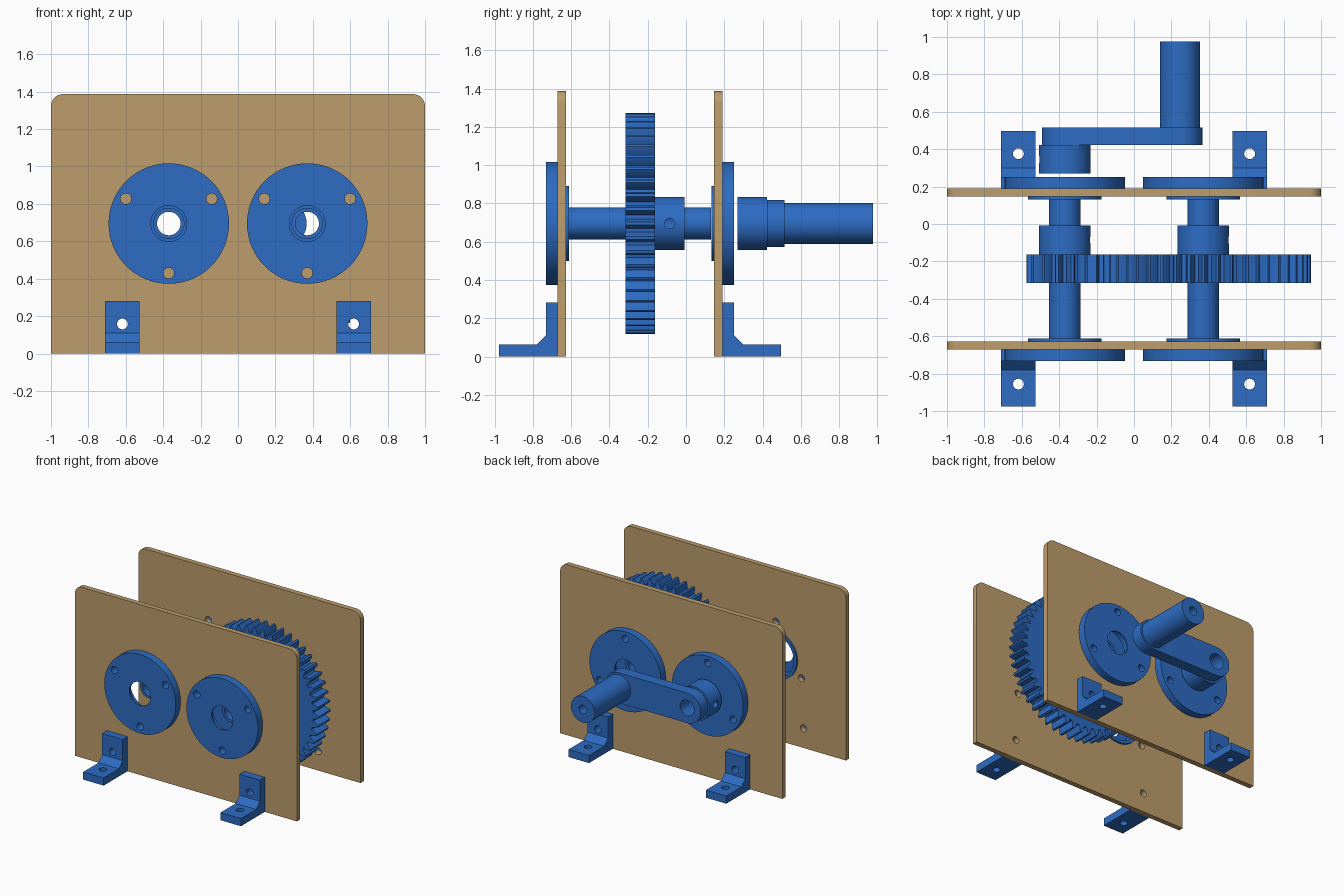
import bpy, bmesh
from math import sin, cos, pi, radians
from mathutils import Matrix

cube = bpy.data.objects.get("Cube")
if cube:
    bpy.data.objects.remove(cube, do_unlink=True)


def material(name, rgb):
    m = bpy.data.materials.new(name)
    m.use_nodes = True
    m.diffuse_color = (*rgb, 1)
    m.node_tree.nodes["Principled BSDF"].inputs["Base Color"].default_value = (*rgb, 1)
    return m


BLUE = material("blue plastic", (0.026, 0.15, 0.55))
TAN = material("tan board", (0.51, 0.34, 0.15))

# Shared layout
AXLE_X, AXLE_Z = 0.37, 0.695
BORE, COLLAR_R, SPACER_R = 0.063, 0.138, 0.084
BRACKET_X, BRACKET_HOLE_Z = 0.618, 0.158
FRONT, BACK = (-0.67, -0.628), (0.147, 0.19)


# ---- profiles -------------------------------------------------------------
def arc(cx, cz, r, start, end, n):
    return [(cx + r * cos(radians(start + (end - start) * i / n)),
             cz + r * sin(radians(start + (end - start) * i / n))) for i in range(n + 1)]


def circle(cx, cz, r, n=48):
    return arc(cx, cz, r, 0, 360, n)[:-1]


def screw_circle(cx, cz, first):
    """Three holes spread evenly about an axle."""
    pts = arc(cx, cz, 0.265, first, first + 360, 3)[:-1]
    return [circle(x, z, 0.029, 20) for x, z in pts]


def gear_profile(cx, cz, teeth, phase):
    m = 0.0231
    pitch = m * teeth / 2
    step = 2 * pi / teeth
    # half of one tooth: radius and half width as a share of the tooth step
    half = [(pitch - 1.2 * m, 0.36), (pitch - 0.5 * m, 0.3), (pitch, 0.24),
            (pitch + 0.5 * m, 0.18), (pitch + m, 0.1)]
    tooth = [(r, -w) for r, w in half] + [(r, w) for r, w in reversed(half)]
    return [(cx + r * cos(a), cz + r * sin(a))
            for k in range(teeth) for r, w in tooth
            for a in [(k + phase + w) * step]]


# ---- solids ---------------------------------------------------------------
def extrude(name, loops, start, end, mat, axis="Y"):
    """Fill the first loop, minus the others, and extrude along an axis."""
    cu = bpy.data.curves.new(name, "CURVE")
    cu.dimensions, cu.fill_mode = "2D", "BOTH"
    cu.extrude = (end - start) / 2
    for loop in loops:
        sp = cu.splines.new("POLY")
        sp.points.add(len(loop) - 1)
        for p, (u, v) in zip(sp.points, loop):
            p.co = (u, v, 0, 1)
        sp.use_cyclic_u = True
    tmp = bpy.data.objects.new(name, cu)
    bpy.context.collection.objects.link(tmp)
    dg = bpy.context.evaluated_depsgraph_get()
    me = bpy.data.meshes.new_from_object(tmp.evaluated_get(dg))
    bpy.data.objects.remove(tmp, do_unlink=True)
    bpy.data.curves.remove(cu)
    mid = (start + end) / 2
    if axis == "Y":      # profile is (x, z)
        mat4 = Matrix.Translation((0, mid, 0)) @ Matrix.Rotation(pi / 2, 4, "X")
    else:                # profile is (y, z)
        mat4 = Matrix.Translation((mid, 0, 0)) @ Matrix(
            ((0, 0, 1, 0), (1, 0, 0, 0), (0, 1, 0, 0), (0, 0, 0, 1)))
    me.transform(mat4)
    bm = bmesh.new()
    bm.from_mesh(me)
    bmesh.ops.remove_doubles(bm, verts=bm.verts, dist=1e-5)
    bmesh.ops.recalc_face_normals(bm, faces=bm.faces)
    bm.to_mesh(me)
    bm.free()
    me.materials.clear()
    me.materials.append(mat)
    ob = bpy.data.objects.new(name, me)
    bpy.context.collection.objects.link(ob)
    return ob


def drill(ob, center, r, depth, axis):
    """Cut a round hole along the given axis."""
    me = bpy.data.meshes.new("drill")
    bm = bmesh.new()
    bmesh.ops.create_cone(bm, cap_ends=True, segments=24, radius1=r, radius2=r, depth=depth)
    turn = {"X": Matrix.Rotation(pi / 2, 4, "Y"), "Y": Matrix.Rotation(pi / 2, 4, "X"),
            "Z": Matrix.Identity(4)}[axis]
    bmesh.ops.transform(bm, matrix=Matrix.Translation(center) @ turn, verts=bm.verts)
    bm.to_mesh(me)
    bm.free()
    cutter = bpy.data.objects.new("drill", me)
    cutter.hide_render = True
    bpy.context.collection.objects.link(cutter)
    mod = ob.modifiers.new("hole", "BOOLEAN")
    mod.operation, mod.solver, mod.object = "DIFFERENCE", "EXACT", cutter
    dg = bpy.context.evaluated_depsgraph_get()
    cut = bpy.data.meshes.new_from_object(ob.evaluated_get(dg))
    ob.modifiers.clear()
    ob.data = cut
    bpy.data.objects.remove(cutter, do_unlink=True)


parts = []

# Side boards with rounded top corners, bearing and screw holes
outline = [(-1, 0), (1, 0)] + arc(0.935, 1.322, 0.065, 0, 90, 8) + arc(-0.935, 1.322, 0.065, 90, 180, 8)
for label, (y0, y1) in (("front", FRONT), ("back", BACK)):
    holes = []
    for s in (-1, 1):
        holes.append(circle(s * AXLE_X, AXLE_Z, 0.197))
        holes += screw_circle(s * AXLE_X, AXLE_Z, 90)
        holes.append(circle(s * BRACKET_X, BRACKET_HOLE_Z, 0.029, 20))
    parts.append(extrude(label + "_board", [outline] + holes, y0, y1, TAN))

# Bearing holders: thin lip, flange and boss reaching through the board
for label, face, out, first in (("front", FRONT[0], -1, -90), ("back", BACK[1], 1, 90)):
    for side, s in (("right", -1), ("left", 1)):
        cx = s * AXLE_X
        screws = screw_circle(cx, AXLE_Z, first)
        for piece, r, hole, a, b in (("lip", 0.322, 0.096, 0.047, 0.062),
                                     ("flange", 0.322, 0.171, 0, 0.047),
                                     ("boss", 0.197, 0.171, -0.058, 0)):
            y0, y1 = sorted((face + out * a, face + out * b))
            loops = [circle(cx, AXLE_Z, r, 64), circle(cx, AXLE_Z, hole)]
            if piece != "boss":
                loops += screws
            parts.append(extrude(f"{label}_{side}_bearing_{piece}", loops, y0, y1, BLUE))

# Gears with spacers and set screw collars
for label, s, teeth, phase in (("small", -1, 16, 0.5), ("large", 1, 48, 0)):
    cx = s * AXLE_X
    bore = circle(cx, AXLE_Z, BORE)
    parts.append(extrude(label + "_gear", [gear_profile(cx, AXLE_Z, teeth, phase), bore],
                         -0.316, -0.163, BLUE))
    collar = extrude(label + "_gear_collar", [circle(cx, AXLE_Z, COLLAR_R), bore],
                     -0.163, -0.008, BLUE)
    drill(collar, (cx + 0.11, -0.085, AXLE_Z), 0.027, 0.16, "X")
    parts.append(collar)
    for end, y0, y1 in (("front", -0.612, -0.316), ("back", -0.008, 0.13)):
        parts.append(extrude(f"{label}_gear_{end}_spacer",
                             [circle(cx, AXLE_Z, SPACER_R), bore], y0, y1, BLUE))

# Crank: hub, arm and handle
HANDLE_X = 0.245
bore = circle(-AXLE_X, AXLE_Z, BORE)
pin = circle(HANDLE_X, AXLE_Z, 0.035, 24)
hub = extrude("crank_hub", [circle(-AXLE_X, AXLE_Z, COLLAR_R), bore], 0.27, 0.422, BLUE)
drill(hub, (-AXLE_X - 0.11, 0.345, AXLE_Z), 0.027, 0.16, "X")
arm = arc(HANDLE_X, AXLE_Z, 0.122, -90, 90, 24) + arc(-AXLE_X, AXLE_Z, 0.122, 90, 270, 24)
parts += [hub,
          extrude("crank_arm", [arm, bore, pin], 0.422, 0.515, BLUE),
          extrude("crank_handle", [circle(HANDLE_X, AXLE_Z, 0.107), pin], 0.515, 0.976, BLUE)]

# Corner brackets with braced inner corner
angle = [(0, 0), (0.306, 0), (0.306, 0.062), (0.11, 0.062), (0.062, 0.11), (0.062, 0.282), (0, 0.282)]
for label, face, out in (("front", FRONT[0], -1), ("back", BACK[1], 1)):
    for side, s in (("right", -1), ("left", 1)):
        cx = s * BRACKET_X
        ob = extrude(f"{label}_{side}_bracket", [[(face + out * u, v) for u, v in angle]],
                     cx - 0.092, cx + 0.092, BLUE, "X")
        drill(ob, (cx, face + out * 0.03, BRACKET_HOLE_Z), 0.029, 0.2, "Y")
        drill(ob, (cx, face + out * 0.186, 0.03), 0.029, 0.2, "Z")
        parts.append(ob)

# Smooth round walls, keep hard edges
bpy.ops.object.select_all(action="DESELECT")
for ob in parts:
    ob.select_set(True)
bpy.context.view_layer.objects.active = parts[0]
bpy.ops.object.shade_smooth_by_angle(angle=radians(30))
